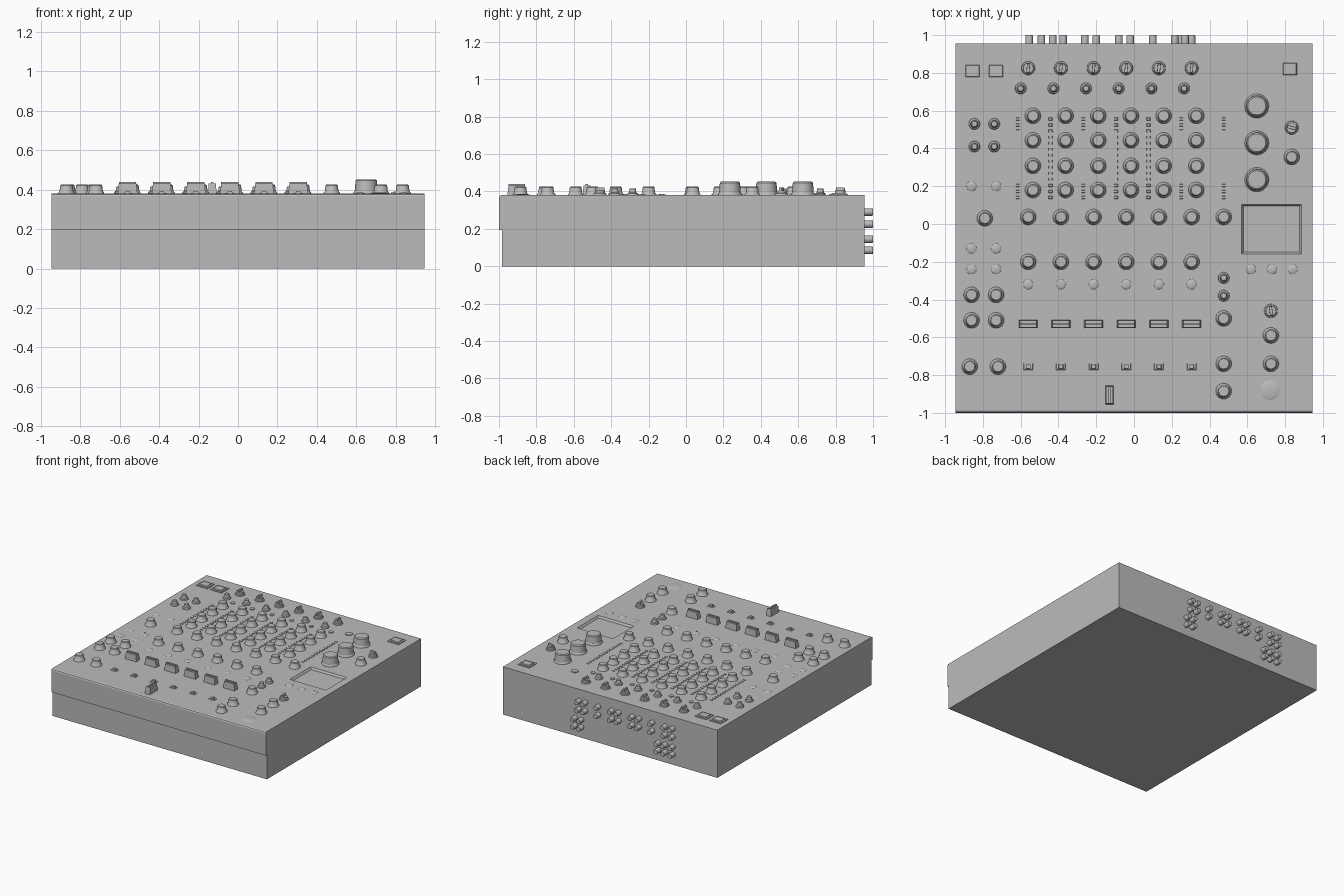
import bpy, bmesh, math
from mathutils import Matrix, Vector

if "Cube" in bpy.data.objects:
    bpy.data.objects.remove(bpy.data.objects["Cube"], do_unlink=True)

grey = bpy.data.materials.new("plain grey")
grey.use_nodes = True
grey.diffuse_color = (0.5, 0.5, 0.5, 1)
grey.node_tree.nodes["Principled BSDF"].inputs["Base Color"].default_value = (0.5, 0.5, 0.5, 1)

TOP = 0.38
PITCH = 0.173
ROW = [i * PITCH for i in range(6)]


def finish(name, bm, smooth=True):
    bmesh.ops.recalc_face_normals(bm, faces=bm.faces)
    mesh = bpy.data.meshes.new(name)
    bm.to_mesh(mesh)
    bm.free()
    mesh.materials.append(grey)
    obj = bpy.data.objects.new(name, mesh)
    bpy.context.collection.objects.link(obj)
    if smooth:
        bpy.ops.object.select_all(action="DESELECT")
        obj.select_set(True)
        bpy.context.view_layer.objects.active = obj
        bpy.ops.object.shade_smooth_by_angle(angle=math.radians(35))
    return obj


def lathe(bm, profile, place, sides=24):
    """Stack rings of (radius, height), closed at both ends."""
    rings = []
    for r, z in profile:
        rings.append([bm.verts.new(place @ Vector((r * math.cos(a), r * math.sin(a), z)))
                      for a in (math.tau * k / sides for k in range(sides))])
    for low, high in zip(rings, rings[1:]):
        for k in range(sides):
            n = (k + 1) % sides
            bm.faces.new((low[k], low[n], high[n], high[k]))
    bm.faces.new(rings[0])
    bm.faces.new(rings[-1])


def block(bm, x, y, z, sx, sy, sz, taper=1.0, turn=0.0):
    """Box standing on z, with a top scaled by taper."""
    place = Matrix.Translation((x, y, z)) @ Matrix.Rotation(turn, 4, "Z")
    verts = bmesh.ops.create_cube(bm, size=1)["verts"]
    for v in verts:
        s = taper if v.co.z > 0 else 1
        v.co = place @ Vector((v.co.x * sx * s, v.co.y * sy * s, (v.co.z + 0.5) * sz))


def turned(name, spots, profile, sides=24):
    bm = bmesh.new()
    for x, y in spots:
        lathe(bm, profile, Matrix.Translation((x, y, TOP)), sides)
    return finish(name, bm)


# Case: side profile with the overhanging front lip
bm = bmesh.new()
side = [(-0.985, 0), (0.955, 0), (0.955, TOP), (-0.988, TOP), (-0.996, 0.376),
        (-1.0, 0.368), (-1.0, 0.195), (-0.985, 0.195)]
face = bm.faces.new([bm.verts.new((-0.945, y, z)) for y, z in side])
out = bmesh.ops.extrude_face_region(bm, geom=[face])["geom"]
bmesh.ops.translate(bm, vec=(1.89, 0, 0), verts=[g for g in out if isinstance(g, bmesh.types.BMVert)])
case = finish("case", bm, False)

# Recessed display with sloping sides
bm = bmesh.new()
block(bm, 0.728, -0.027, TOP - 0.016, 0.296, 0.244, 0.032, 1.15)
cutter = finish("display_cutter", bm, False)
cutter.hide_render = True
cut = case.modifiers.new("display recess", "BOOLEAN")
cut.operation = "DIFFERENCE"
cut.solver = "EXACT"
cut.object = cutter
bpy.ops.object.select_all(action="DESELECT")
case.select_set(True)
bpy.context.view_layer.objects.active = case
bpy.ops.object.modifier_apply(modifier=cut.name)
bpy.data.objects.remove(cutter, do_unlink=True)

# Rotary knobs
knob = [(0.042, 0), (0.041, 0.005), (0.035, 0.012), (0.031, 0.042), (0.027, 0.046)]
small = [(0.03, 0), (0.028, 0.008), (0.02, 0.014), (0.017, 0.034), (0.014, 0.037)]
large = [(0.064, 0), (0.063, 0.008), (0.058, 0.014), (0.054, 0.066), (0.047, 0.072)]

turned("tone_knobs", [(-0.535 + d, y) for d in ROW for y in (0.573, 0.443, 0.308, 0.18)], knob)
turned("channel_knobs", [(-0.56 + d, y) for d in ROW for y in (0.037, -0.2)], knob)
turned("side_knobs", [(-0.79, 0.03), (0.475, 0.037)]
       + [(x, y) for x in (-0.86, -0.73) for y in (-0.375, -0.51)]
       + [(-0.87, -0.755), (-0.72, -0.755)]
       + [(0.475, y) for y in (-0.5, -0.74, -0.885)]
       + [(0.725, -0.59), (0.725, -0.74), (0.835, 0.355)], knob)
turned("small_knobs", [(x, y) for x in (-0.845, -0.74) for y in (0.53, 0.41)]
       + [(-0.6 + d, 0.718) for d in ROW] + [(0.475, -0.285), (0.475, -0.38)], small)
turned("large_knobs", [(0.65, y) for y in (0.625, 0.43, 0.235)], large, 32)

# Selector knobs with a raised grip bar
selectors = [(-0.56 + d, 0.825, -0.1) for d in ROW] + [(0.725, -0.46, 0.15), (0.835, 0.51, 1.3)]
turned("selector_bases", [s[:2] for s in selectors],
       [(0.036, 0), (0.034, 0.008), (0.028, 0.012), (0.027, 0.024)])
bm = bmesh.new()
for x, y, turn in selectors:
    block(bm, x, y, TOP + 0.02, 0.016, 0.05, 0.022, 0.9, turn)
finish("selector_grips", bm, False)

# Buttons: flat discs, and low domes
turned("flat_buttons", [(-0.515 + d, 0.67) for d in ROW], [(0.017, 0), (0.017, 0.006)])
turned("round_button", [(0.475, 0.72)], [(0.027, 0), (0.027, 0.006)])
dome = [(0.026, 0), (0.022, 0.003), (0.014, 0.005), (0.004, 0.006)]
turned("dome_buttons", [(-0.56 + d, -0.32) for d in ROW]
       + [(x, y) for x in (-0.86, -0.73) for y in (0.2, -0.13, -0.24)]
       + [(x, -0.24) for x in (0.62, 0.73, 0.84)], dome)
turned("wide_dome_button", [(0.72, -0.88)], [(r * 2, z) for r, z in dome])

# Square switches
bm = bmesh.new()
for x, y in ((-0.855, 0.81), (-0.73, 0.81), (0.825, 0.82)):
    block(bm, x, y, TOP, 0.1, 0.09, 0.006)
    block(bm, x, y, TOP + 0.006, 0.075, 0.065, 0.006, 0.9)
finish("square_switches", bm, False)
bm = bmesh.new()
for d in ROW:
    block(bm, -0.56 + d, -0.755, TOP, 0.05, 0.035, 0.004, 0.9)
    block(bm, -0.56 + d, -0.755, TOP + 0.004, 0.025, 0.025, 0.01, 0.9)
finish("toggle_switches", bm, False)

# Level meters: columns of small lamps
bm = bmesh.new()
for x in [-0.615 + d for d in ROW] + [0.475]:
    for k in range(14):
        block(bm, x, 0.14 + k * 0.032, TOP, 0.02, 0.014, 0.004, 0.9)
finish("level_meters", bm, False)


# Fader caps with a grip ridge along the top
def fader(bm, x, y, turn):
    block(bm, x, y, TOP, 0.1, 0.042, 0.052, 0.88, turn)
    block(bm, x, y, TOP + 0.052, 0.088, 0.012, 0.008, 1, turn)


bm = bmesh.new()
for d in ROW:
    fader(bm, -0.56 + d, -0.53, 0)
finish("channel_faders", bm, False)
bm = bmesh.new()
fader(bm, -0.13, -0.905, math.pi / 2)
finish("cross_fader", bm, False)

# Rear sockets
sockets = [(x, z) for x in (-0.555, -0.49, -0.375, -0.26, -0.2, -0.08, -0.02, 0.1, 0.215, 0.27)
           for z in (0.29, 0.225)]
sockets += [(x, z) for x in (-0.555, -0.49, -0.43, 0.25, 0.305) for z in (0.145, 0.085)]
bm = bmesh.new()
for x, z in sockets:
    place = Matrix.Translation((x, 0.95, z)) @ Matrix.Rotation(-math.pi / 2, 4, "X")
    lathe(bm, [(0.02, 0), (0.02, 0.044), (0.018, 0.05)], place, 16)
finish("rear_sockets", bm)
